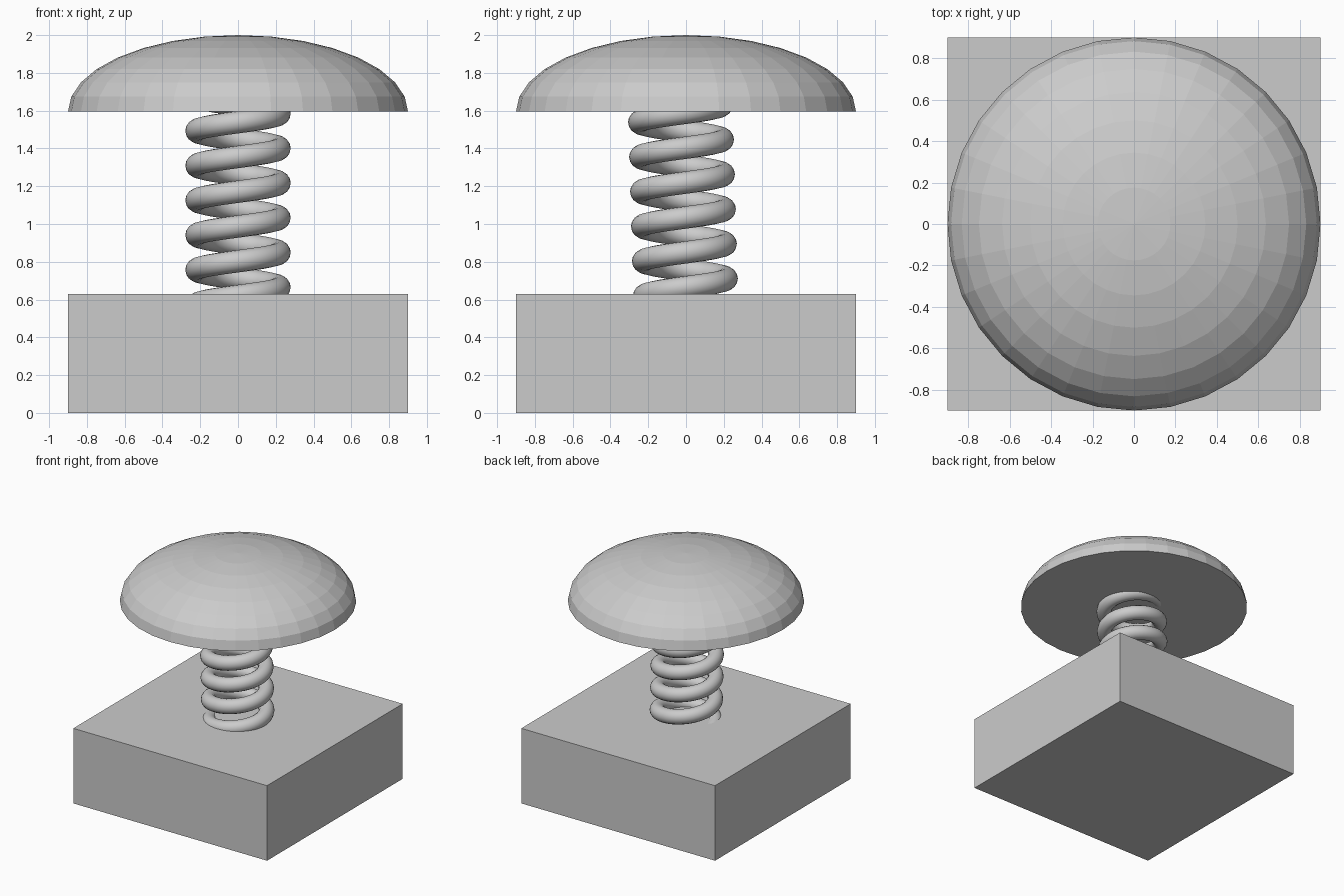
import bpy, bmesh, math
from mathutils import Vector

if "Cube" in bpy.data.objects:
    bpy.data.objects.remove(bpy.data.objects["Cube"])

grey = bpy.data.materials.new("light_grey")
grey.diffuse_color = (0.6, 0.6, 0.6, 1)
grey.use_nodes = True
grey.node_tree.nodes["Principled BSDF"].inputs["Base Color"].default_value = grey.diffuse_color


def add_object(name, bm, smooth=False):
    bmesh.ops.recalc_face_normals(bm, faces=bm.faces)
    for f in bm.faces:
        f.smooth = smooth and len(f.verts) == 4
    mesh = bpy.data.meshes.new(name)
    bm.to_mesh(mesh)
    bm.free()
    mesh.materials.append(grey)
    ob = bpy.data.objects.new(name, mesh)
    bpy.context.collection.objects.link(ob)
    return ob


# Square base block
bm = bmesh.new()
bmesh.ops.create_cube(bm, size=1)
bmesh.ops.scale(bm, vec=(1.8, 1.8, 0.63), verts=bm.verts)
bmesh.ops.translate(bm, vec=(0, 0, 0.315), verts=bm.verts)
add_object("base_block", bm)

# Domed cap: upper half of a flattened sphere, closed underneath
bm = bmesh.new()
bmesh.ops.create_uvsphere(bm, u_segments=32, v_segments=16, radius=1)
bmesh.ops.delete(bm, geom=[v for v in bm.verts if v.co.z < -0.01], context='VERTS')
bmesh.ops.contextual_create(bm, geom=[e for e in bm.edges if e.is_boundary])
bmesh.ops.scale(bm, vec=(0.9, 0.9, 0.405), verts=bm.verts)
bmesh.ops.translate(bm, vec=(0, 0, 1.595), verts=bm.verts)
add_object("domed_cap", bm)

# Coil spring: round tube swept up a helix that leans slightly to the front
PITCH, COIL_R, TUBE_R = 0.184, 0.22, 0.059
TURNS, STEPS, SIDES = 6, 48, 16


def helix(t):
    z = 0.665 + PITCH * t
    a = 2 * math.pi * t
    return Vector((COIL_R * math.cos(a),
                   COIL_R * math.sin(a) - 0.028 * (z - 0.55), z))


bm = bmesh.new()
rings = []
for i in range(TURNS * STEPS + 1):
    t = -0.6 + i / STEPS
    centre = helix(t)
    tangent = (helix(t + 0.001) - helix(t - 0.001)).normalized()
    out = Vector((math.cos(2 * math.pi * t), math.sin(2 * math.pi * t), 0))
    up = tangent.cross(out).normalized()
    out = up.cross(tangent)
    rings.append([bm.verts.new(centre + TUBE_R * (
        math.cos(2 * math.pi * k / SIDES) * out + math.sin(2 * math.pi * k / SIDES) * up))
        for k in range(SIDES)])
for r0, r1 in zip(rings, rings[1:]):
    for k in range(SIDES):
        n = (k + 1) % SIDES
        bm.faces.new((r0[k], r0[n], r1[n], r1[k]))
bm.faces.new(rings[0])
bm.faces.new(rings[-1])
add_object("coil_spring", bm, smooth=True)
